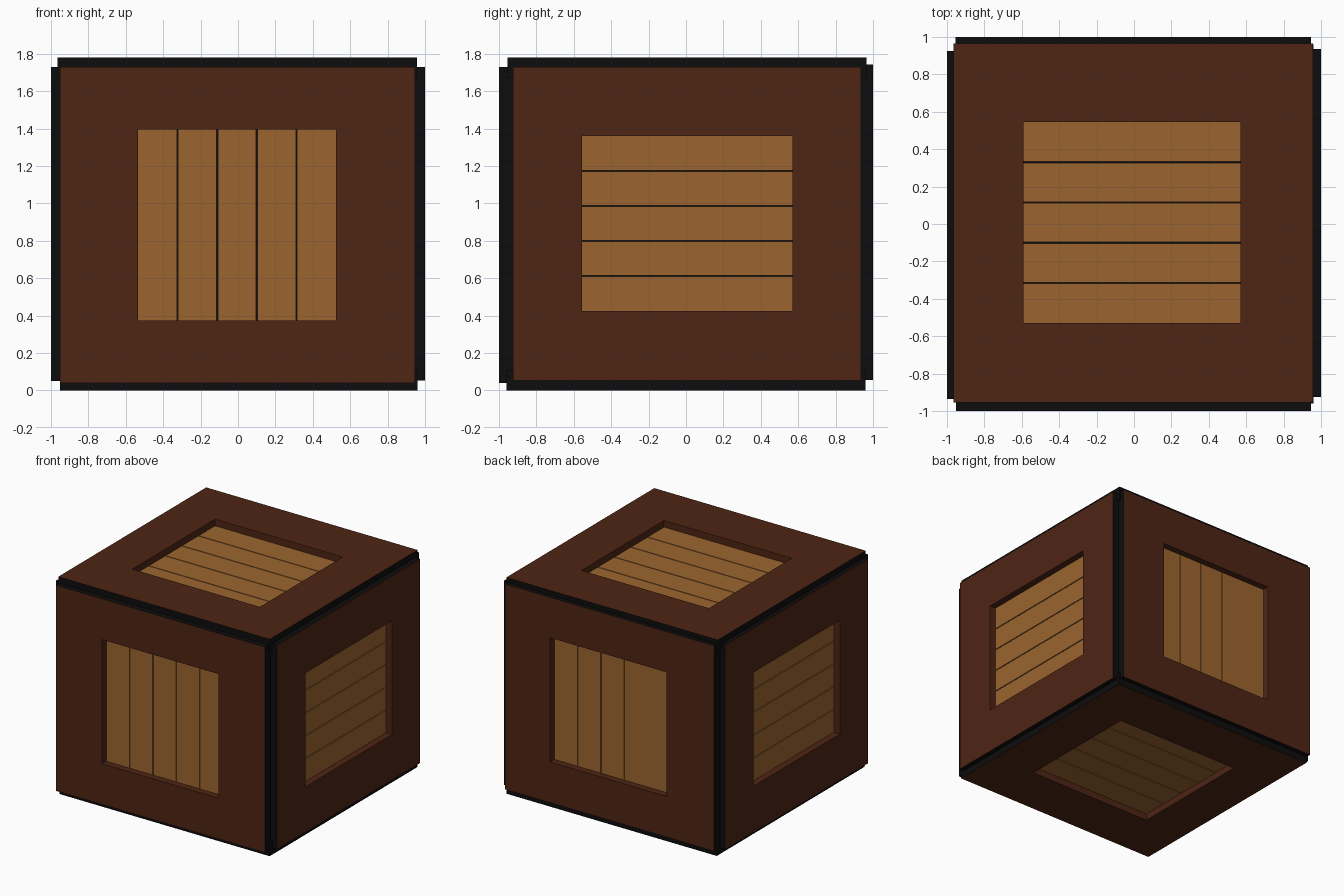
import bpy, bmesh

if "Cube" in bpy.data.objects:
    bpy.data.objects.remove(bpy.data.objects["Cube"])

H = 1.78          # crate height
FRAME = 0.11      # frame thickness
RECESS = 0.055    # depth of the planks below the frame face
GAP = 0.007       # gap between planks


def material(name, rgb):
    m = bpy.data.materials.new(name)
    m.diffuse_color = (*rgb, 1)
    m.use_nodes = True
    m.node_tree.nodes["Principled BSDF"].inputs["Base Color"].default_value = m.diffuse_color
    return m


BROWN = material("dark_wood", (0.077, 0.018, 0.007))
LIGHT = material("light_wood", (0.33, 0.13, 0.028))
BLACK = material("black_edge", (0.004, 0.004, 0.004))


def finish(name, bm, mats):
    bmesh.ops.recalc_face_normals(bm, faces=bm.faces)
    me = bpy.data.meshes.new(name)
    bm.to_mesh(me)
    bm.free()
    for m in mats:
        me.materials.append(m)
    bpy.context.collection.objects.link(bpy.data.objects.new(name, me))


def ring(bm, place, rect, d):
    u0, u1, v0, v1 = rect
    return [bm.verts.new(place(u, v, d)) for u, v in ((u0, v0), (u1, v0), (u1, v1), (u0, v1))]


def bridge(bm, a, b, mat=0):
    for i in range(4):
        j = (i + 1) % 4
        bm.faces.new((a[i], a[j], b[j], b[i])).material_index = mat


def box(bm, place, rect, d0, d1):
    a, b = ring(bm, place, rect, d0), ring(bm, place, rect, d1)
    bridge(bm, a, b)
    bm.faces.new(a)
    bm.faces.new(b)


def side(name, place, outer, hole, upright=False, cuts=(1, 2, 3, 4)):
    # picture frame: brown face and opening, black outer edge and back
    bm = bmesh.new()
    of, hf = ring(bm, place, outer, 0), ring(bm, place, hole, 0)
    ob, hb = ring(bm, place, outer, FRAME), ring(bm, place, hole, FRAME)
    bridge(bm, of, hf)
    bridge(bm, hf, hb)
    bridge(bm, of, ob, 1)
    bridge(bm, ob, hb, 1)
    finish(name + "_frame", bm, [BROWN, BLACK])

    # recessed planks
    bm = bmesh.new()
    u0, u1, v0, v1 = hole
    lo, hi = (u0, u1) if upright else (v0, v1)
    edges = [lo + (hi - lo) * c / 5 for c in (0, *cuts, 5)]
    for i, (a, b) in enumerate(zip(edges, edges[1:])):
        a += GAP / 2 if i else 0
        b -= GAP / 2 if i < len(cuts) else 0
        box(bm, place, (a, b, v0, v1) if upright else (u0, u1, a, b), RECESS, 0.09)
    finish(name + "_planks", bm, [LIGHT])

    # dark board behind the plank gaps
    bm = bmesh.new()
    box(bm, place, hole, 0.085, FRAME)
    finish(name + "_backing", bm, [BLACK])


# six sides of the crate: outer rectangle, then opening rectangle
side("front", lambda u, v, d: (u, -1 + d, v),
     (-0.952, 0.945, 0.04, 1.73), (-0.535, 0.525, 0.375, 1.395), True)
side("back", lambda u, v, d: (u, 1 - d, v),
     (-0.955, 0.945, 0.055, 1.743), (-0.525, 0.535, 0.39, 1.41), True, (2, 3, 4))
side("right", lambda u, v, d: (1 - d, u, v),
     (-0.925, 0.935, 0.052, 1.73), (-0.555, 0.57, 0.425, 1.36))
side("left", lambda u, v, d: (-1 + d, u, v),
     (-0.935, 0.925, 0.05, 1.73), (-0.57, 0.555, 0.43, 1.365))
side("top", lambda u, v, d: (u, v, H - d),
     (-0.965, 0.957, -0.955, 0.965), (-0.59, 0.57, -0.53, 0.545))
side("bottom", lambda u, v, d: (u, v, d),
     (-0.952, 0.96, -0.96, 0.96), (-0.57, 0.58, -0.53, 0.53))
